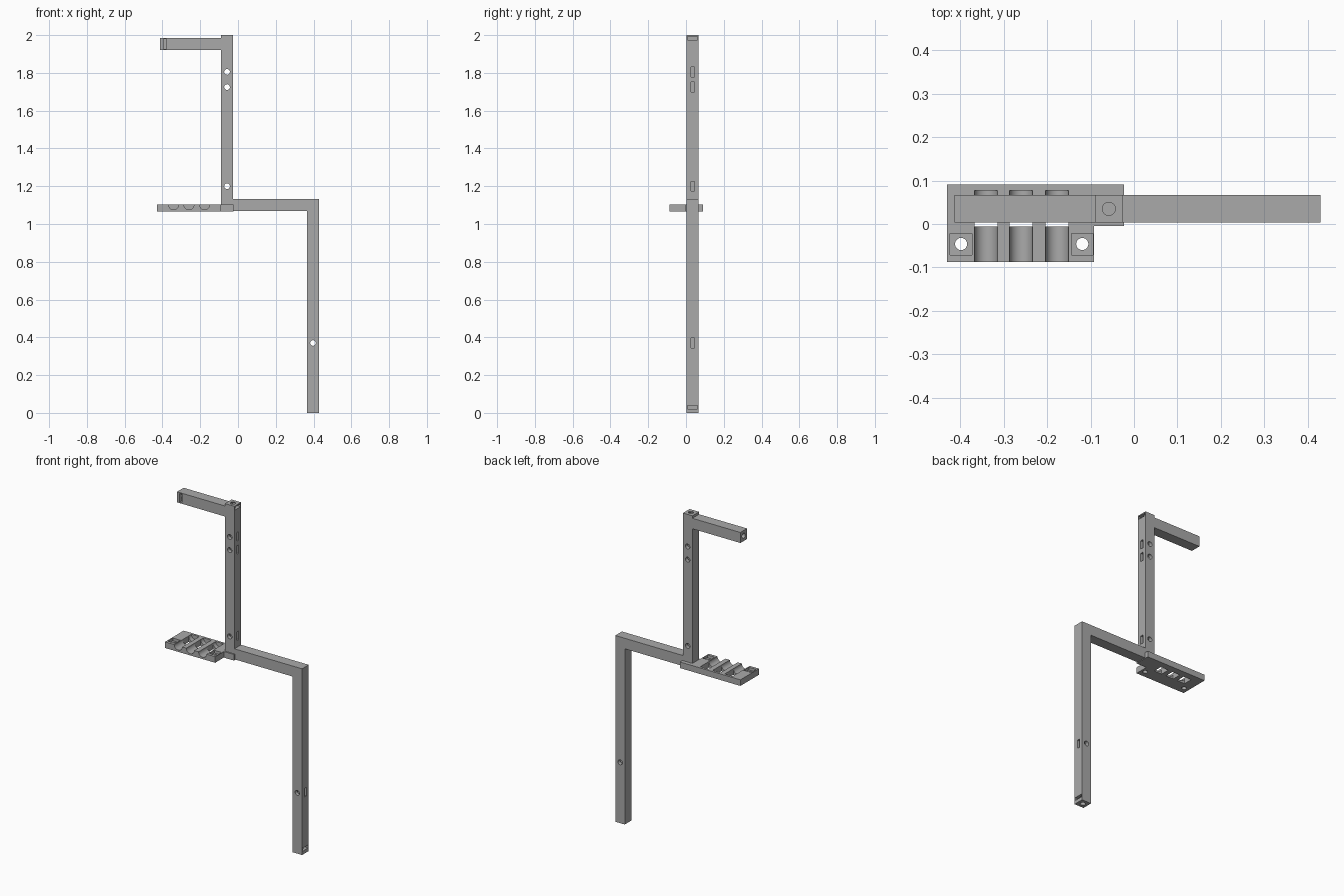
import bpy, bmesh
from math import pi
from mathutils import Matrix, Vector

default = bpy.data.objects.get("Cube")
if default:
    bpy.data.objects.remove(default, do_unlink=True)

grey = bpy.data.materials.new("plain grey")
grey.use_nodes = True
colour = (0.4, 0.4, 0.4, 1)
grey.diffuse_color = colour
grey.node_tree.nodes["Principled BSDF"].inputs["Base Color"].default_value = colour


def add_object(name, bm):
    bmesh.ops.recalc_face_normals(bm, faces=bm.faces)
    mesh = bpy.data.meshes.new(name)
    bm.to_mesh(mesh)
    bm.free()
    mesh.materials.append(grey)
    obj = bpy.data.objects.new(name, mesh)
    bpy.context.collection.objects.link(obj)
    return obj


def prism(name, outline, push):
    """Extrude a closed outline of 3D points along a vector."""
    bm = bmesh.new()
    face = bm.faces.new([bm.verts.new(p) for p in outline])
    new = bmesh.ops.extrude_face_region(bm, geom=[face])["geom"]
    bmesh.ops.translate(bm, vec=push, verts=[v for v in new if isinstance(v, bmesh.types.BMVert)])
    return add_object(name, bm)


def box(x, y, z):
    bm = bmesh.new()
    size = [b - a for a, b in (x, y, z)]
    mid = [(a + b) / 2 for a, b in (x, y, z)]
    bmesh.ops.create_cube(bm, size=1, matrix=Matrix.Translation(mid) @ Matrix.Diagonal((*size, 1)))
    return add_object("cutter", bm)


def rod(start, end, radius):
    bm = bmesh.new()
    a, b = Vector(start), Vector(end)
    turn = (b - a).to_track_quat('Z', 'Y').to_matrix().to_4x4()
    bmesh.ops.create_cone(bm, cap_ends=True, segments=32, radius1=radius, radius2=radius,
                          depth=(b - a).length, matrix=Matrix.Translation((a + b) / 2) @ turn)
    return add_object("cutter", bm)


def cut(target, cutter):
    cutter.hide_render = True
    mod = target.modifiers.new("cut", 'BOOLEAN')
    mod.operation, mod.solver, mod.object = 'DIFFERENCE', 'EXACT', cutter
    bpy.context.view_layer.objects.active = target
    bpy.ops.object.modifier_apply(modifier=mod.name)
    bpy.data.objects.remove(cutter, do_unlink=True)


# Stepped bar frame: top arm, upper post, middle arm and lower leg
Y0, Y1 = 0.003, 0.067
YM = (Y0 + Y1) / 2
POST, LEG = -0.058, 0.397
H = 0.032
ARM_Z, MID_TOP = 1.953, 1.133
outline = [(LEG - H, 0), (LEG + H, 0), (LEG + H, MID_TOP), (POST + H, MID_TOP),
           (POST + H, 2), (POST - H, 2), (POST - H, ARM_Z + H), (-0.413, ARM_Z + H),
           (-0.413, ARM_Z - H), (POST - H, ARM_Z - H), (POST - H, MID_TOP - 2 * H),
           (LEG - H, MID_TOP - 2 * H)]
frame = prism("bar_frame", [(x, Y0, z) for x, z in outline], (0, Y1 - Y0, 0))

# Cross holes with nut slots open on the +x side
R = 0.015
for x, z in ((POST, 1.805), (POST, 1.725), (POST, 1.2), (LEG, 0.37)):
    cut(frame, rod((x, -0.1, z), (x, 0.2, z), R))
    cut(frame, box((x - 0.024, x + 0.1), (YM - 0.009, YM + 0.009), (z - 0.026, z + 0.026)))

# End holes with nut slots at the post top, leg foot and arm tip
for x, z, inward in ((POST, 2, -1), (LEG, 0, 1)):
    cut(frame, rod((x, YM, z - inward * 0.05), (x, YM, z + inward * 0.06), R))
    mid = z + inward * (0.016 if z else 0.03)
    cut(frame, box((x - 0.024, x + 0.1), (YM - 0.027, YM + 0.027), (mid - 0.009, mid + 0.009)))
cut(frame, rod((-0.5, YM, ARM_Z), (-0.35, YM, ARM_Z), R))
cut(frame, box((-0.395, -0.378), (-0.1, YM + 0.024), (ARM_Z - 0.026, ARM_Z + 0.026)))

# Side plate
LOW, TOP = 1.065, 1.102
corners = [(-0.43, -0.088), (-0.092, -0.088), (-0.092, -0.005),
           (-0.023, -0.005), (-0.023, 0.091), (-0.43, 0.091)]
plate = prism("side_plate", [(x, y, LOW) for x, y in corners], (0, 0, TOP - LOW))

# Three rounded channels with through slots behind
for x in (-0.341, -0.26, -0.177):
    cut(plate, rod((x, -0.2, TOP), (x, 0.077, TOP), 0.0265))
    cut(plate, box((x - 0.0265, x + 0.0265), (-0.006, 0.05), (1, 1.2)))

# Screw holes with square nut recesses
for x in (-0.398, -0.119):
    cut(plate, rod((x, -0.046, 1), (x, -0.046, 1.2), 0.014))
    cut(plate, box((x - 0.025, x + 0.025), (-0.071, -0.022), (TOP - 0.017, 1.2)))

bpy.ops.object.select_all(action='DESELECT')
for obj in (frame, plate):
    obj.select_set(True)
bpy.context.view_layer.objects.active = frame
bpy.ops.object.shade_smooth_by_angle(angle=pi / 6)
